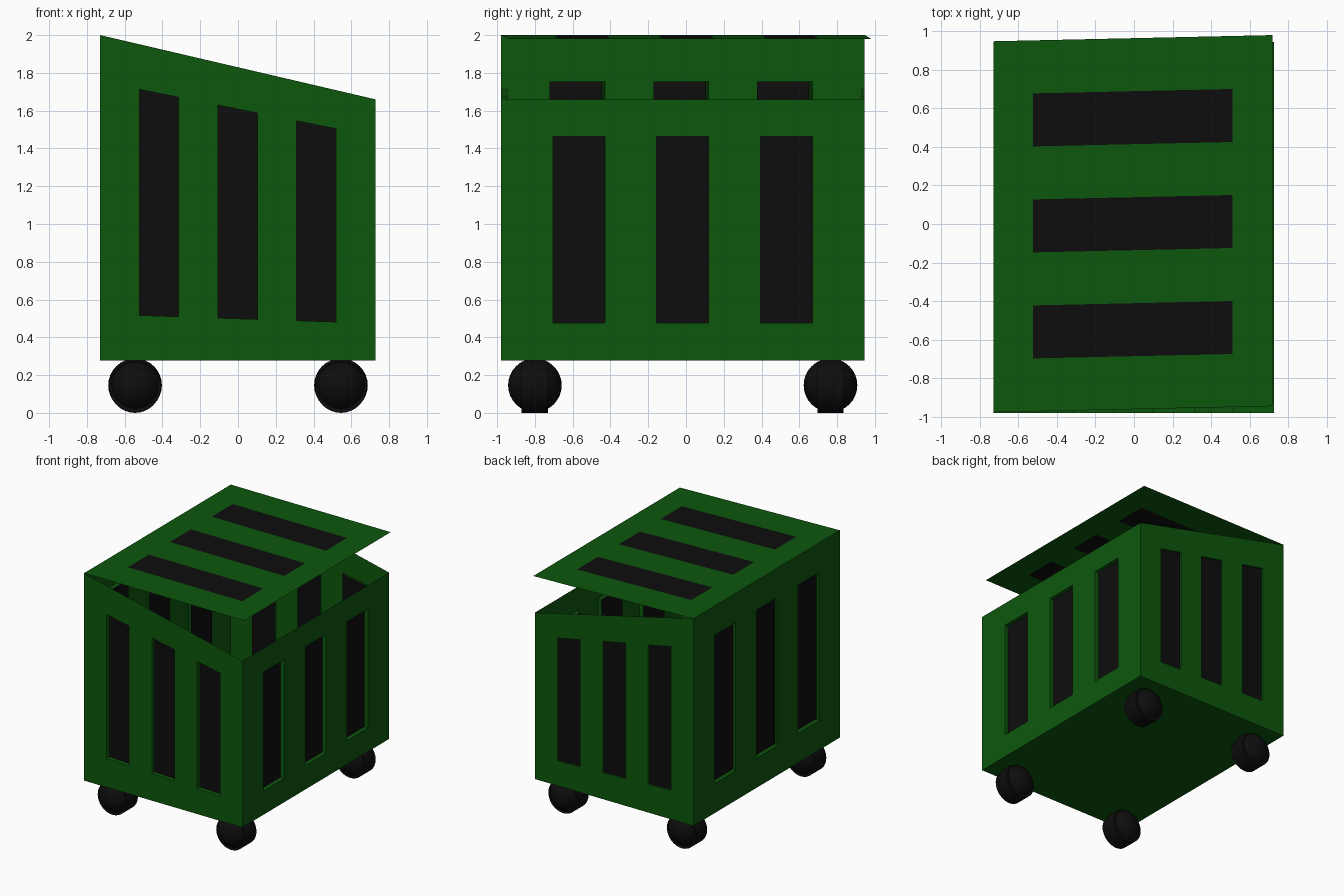
import bpy, bmesh
from mathutils import Vector

if "Cube" in bpy.data.objects:
    bpy.data.objects.remove(bpy.data.objects["Cube"])


def material(name, rgb):
    m = bpy.data.materials.new(name)
    m.diffuse_color = (*rgb, 1)
    m.use_nodes = True
    m.node_tree.nodes["Principled BSDF"].inputs["Base Color"].default_value = m.diffuse_color
    return m


GREEN = material("dark green", (0.004, 0.095, 0.004))
BLACK = material("black", (0.004, 0.004, 0.004))

X0, X1 = -0.73, 0.727
Y0, Y1 = -0.98, 0.945
BASE, LOW, HIGH = 0.277, 1.66, 2.0


def finish(bm, name, mats):
    bmesh.ops.remove_doubles(bm, verts=bm.verts, dist=1e-5)
    me = bpy.data.meshes.new(name)
    bm.to_mesh(me)
    bm.free()
    for m in mats:
        me.materials.append(m)
    ob = bpy.data.objects.new(name, me)
    bpy.context.collection.objects.link(ob)
    return ob


def slotted_panel(name, corners, inward=(0, 0, 0)):
    """Panel split in sevenths across and 1:5:1 upward, with three
    dark slots pushed in by the inward offset."""
    a, b, c, d = (Vector(p) for p in corners)
    inward = Vector(inward)
    bm = bmesh.new()

    def point(u, v):
        return a.lerp(b, u).lerp(d.lerp(c, u), v)

    def face(pts, mat=0):
        bm.faces.new([bm.verts.new(p) for p in pts]).material_index = mat

    rows = (0, 1 / 7, 6 / 7, 1)
    for i in range(7):
        for j in range(3):
            u0, u1 = i / 7, (i + 1) / 7
            v0, v1 = rows[j], rows[j + 1]
            rim = [point(u0, v0), point(u1, v0), point(u1, v1), point(u0, v1)]
            if j != 1 or i % 2 == 0:
                face(rim)
                continue
            deep = [p + inward for p in rim]
            face(deep, 1)
            if inward.length > 0:
                for k in range(4):
                    n = (k + 1) % 4
                    face([rim[k], rim[n], deep[n], deep[k]])
    return finish(bm, name, (GREEN, BLACK))


# Four walls, with the top edge sloping from left to right
slotted_panel("front_wall", [(X0, Y0, BASE), (X1, Y0, BASE),
                             (X1, Y0, LOW), (X0, Y0, HIGH)], (0, 0.035, 0))
slotted_panel("right_wall", [(X1, Y0, BASE), (X1, Y1, BASE),
                             (X1, Y1, LOW), (X1, Y0, LOW)], (-0.035, 0, 0))
slotted_panel("back_wall", [(X1, Y1, BASE), (X0, Y1, BASE),
                            (X0, Y1, HIGH), (X1, Y1, LOW)], (0, -0.015, 0))
slotted_panel("left_wall", [(X0, Y1, BASE), (X0, Y0, BASE),
                            (X0, Y0, HIGH), (X0, Y1, HIGH)], (0.035, -0.018, 0))

# Raised lid, hinged on the tall side; its slots run left to right
slotted_panel("lid", [(0.718, Y0 + 0.035, 1.98), (0.718, Y1 + 0.035, 1.98),
                      (X0, Y1 + 0.003, HIGH), (X0, Y0 + 0.003, HIGH)])

# Floor
bm = bmesh.new()
bm.faces.new([bm.verts.new(p) for p in ((X0, Y0, BASE), (X0, Y1, BASE),
                                        (X1, Y1, BASE), (X1, Y0, BASE))])
finish(bm, "floor", (GREEN,))

# Casters: a ball cover around a short roller
for side, x in (("left", -0.545), ("right", 0.545)):
    for end, y in (("front", -0.80), ("back", 0.765)):
        bpy.ops.mesh.primitive_uv_sphere_add(
            segments=32, ring_count=16, radius=0.142, location=(x, y, 0.146))
        ball = bpy.context.object
        ball.name = f"{end}_{side}_caster_cover"
        bpy.ops.mesh.primitive_cylinder_add(
            vertices=32, radius=0.136, depth=0.14,
            location=(x, y, 0.136), rotation=(1.5708, 0, 0))
        roller = bpy.context.object
        roller.name = f"{end}_{side}_caster_roller"
        for ob in (ball, roller):
            ob.data.materials.append(BLACK)
            bpy.ops.object.select_all(action='DESELECT')
            ob.select_set(True)
            bpy.context.view_layer.objects.active = ob
            bpy.ops.object.shade_smooth_by_angle()
